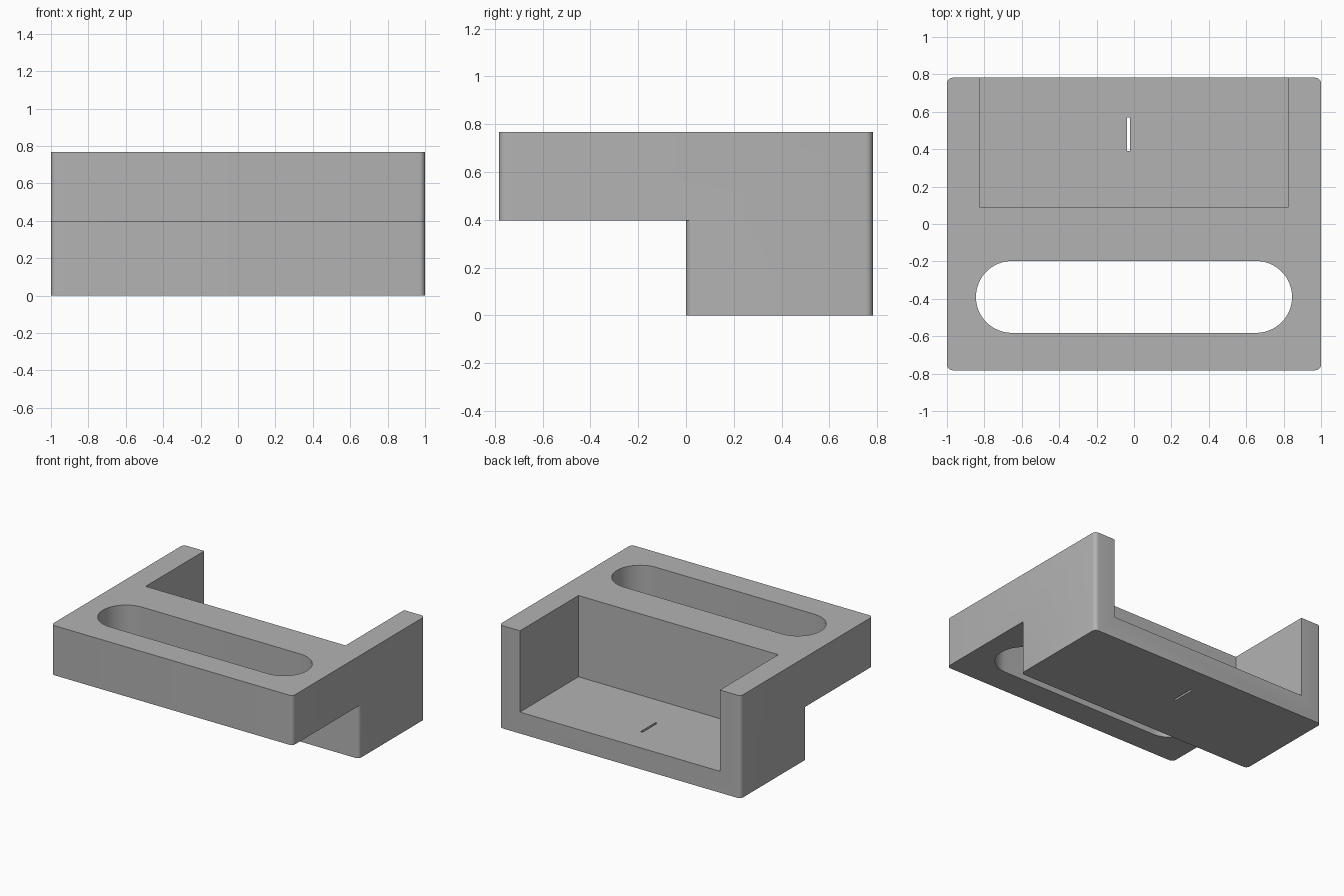
import bpy, bmesh, math

HALF_X, BACK, TOP, STEP = 1.0, 0.782, 0.768, 0.397

old = bpy.data.objects.get("Cube")
if old:
    bpy.data.objects.remove(old, do_unlink=True)

grey = bpy.data.materials.new("plain grey")
grey.use_nodes = True
colour = (0.45, 0.45, 0.45, 1)
grey.diffuse_color = colour
grey.node_tree.nodes["Principled BSDF"].inputs["Base Color"].default_value = colour


def rounded_prism(name, x0, x1, y0, y1, z0, z1, radius=0.0, steps=6):
    """Upright prism whose outline is a rectangle with rounded corners."""
    outline = []
    corners = [(x1 - radius, y1 - radius), (x0 + radius, y1 - radius),
               (x0 + radius, y0 + radius), (x1 - radius, y0 + radius)]
    for i, (cx, cy) in enumerate(corners):
        for k in range(steps + 1 if radius else 1):
            a = math.pi / 2 * (i + k / steps)
            outline.append((cx + radius * math.cos(a), cy + radius * math.sin(a), z0))
    bm = bmesh.new()
    base = bm.faces.new([bm.verts.new(p) for p in outline])
    grown = bmesh.ops.extrude_face_region(bm, geom=[base])["geom"]
    for v in grown:
        if isinstance(v, bmesh.types.BMVert):
            v.co.z = z1
    bmesh.ops.remove_doubles(bm, verts=bm.verts, dist=1e-5)
    bmesh.ops.recalc_face_normals(bm, faces=bm.faces)
    mesh = bpy.data.meshes.new(name)
    bm.to_mesh(mesh)
    bm.free()
    mesh.materials.append(grey)
    obj = bpy.data.objects.new(name, mesh)
    bpy.context.collection.objects.link(obj)
    return obj


def combine(target, tool, operation):
    """Apply a boolean and remove the tool."""
    bpy.context.view_layer.objects.active = target
    mod = target.modifiers.new(operation, "BOOLEAN")
    mod.object, mod.operation, mod.solver = tool, operation, "EXACT"
    bpy.ops.object.modifier_apply(modifier=mod.name)
    bpy.data.objects.remove(tool, do_unlink=True)


# Upper slab and the deeper rear block below it
body = rounded_prism("bracket_body", -HALF_X, HALF_X, -BACK, BACK, STEP, TOP, 0.03)
rear = rounded_prism("rear_block", -HALF_X, HALF_X, 0, BACK, 0, STEP, 0.03)
combine(body, rear, "UNION")

# Open pocket at the back
combine(body, rounded_prism("pocket", -0.827, 0.827, 0.09, 1, 0.16, 1), "DIFFERENCE")

# Long round-ended slot through the front
combine(body, rounded_prism("slot", -0.845, 0.845, -0.582, -0.198, 0.2, 1, 0.1919, 16), "DIFFERENCE")

# Thin slit through the pocket floor
combine(body, rounded_prism("slit", -0.038, -0.022, 0.39, 0.57, -0.2, 0.3), "DIFFERENCE")

bpy.ops.object.select_all(action="DESELECT")
body.select_set(True)
bpy.context.view_layer.objects.active = body
bpy.ops.object.shade_smooth_by_angle(angle=math.radians(30))
